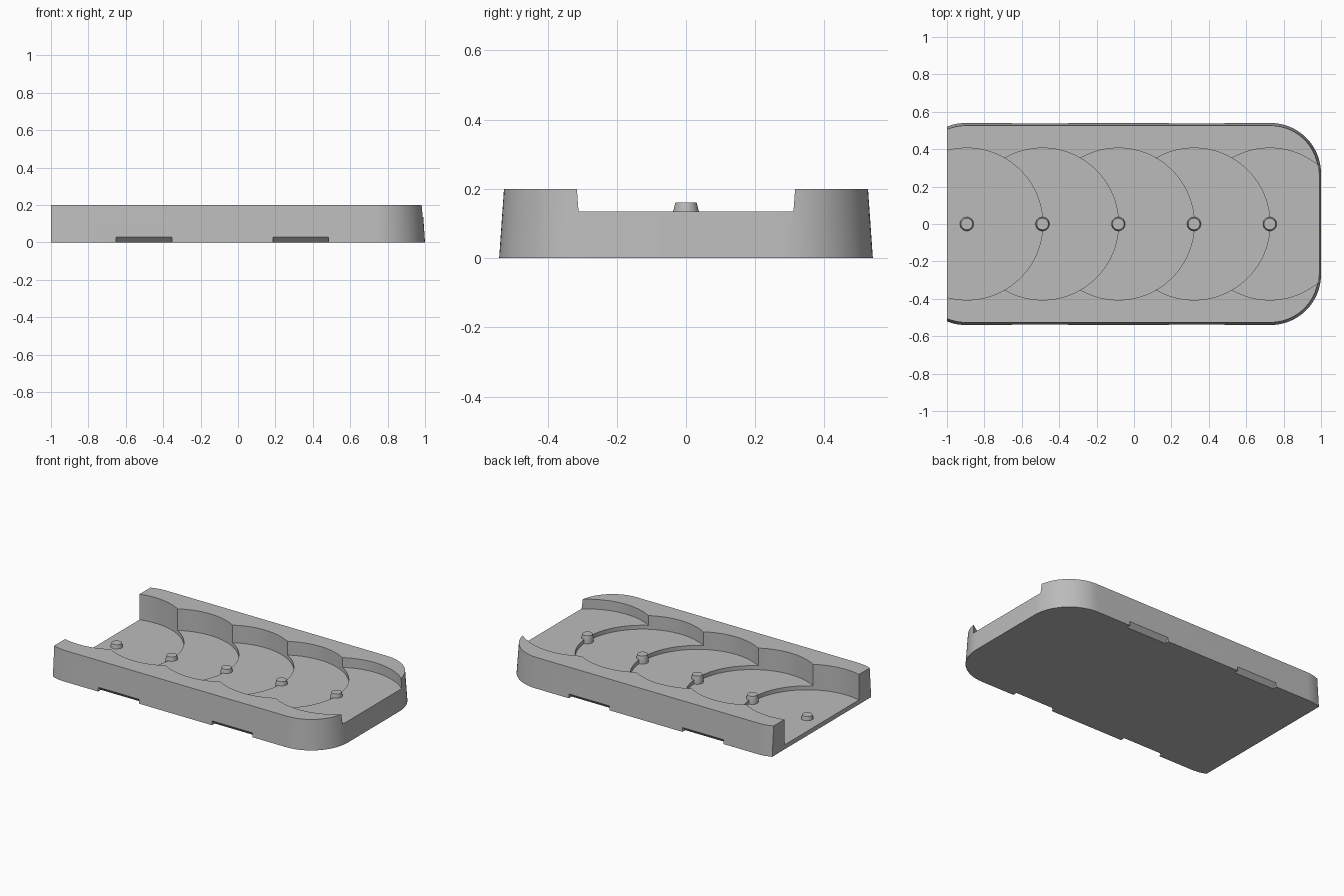
import bpy, bmesh, math

cube = bpy.data.objects.get("Cube")
if cube:
    bpy.data.objects.remove(cube, do_unlink=True)

grey = bpy.data.materials.new("mid_grey")
grey.use_nodes = True
grey.diffuse_color = (0.5, 0.5, 0.5, 1)
grey.node_tree.nodes["Principled BSDF"].inputs["Base Color"].default_value = (0.5, 0.5, 0.5, 1)

HEIGHT, CORNER, HALF_WIDTH = 0.2, 0.27, 0.54
RADIUS, PITCH, FIRST_X = 0.406, 0.405, -0.894
LOW_FLOOR, HIGH_FLOOR, COUNT = 0.03, 0.135, 5
STEP = (HIGH_FLOOR - LOW_FLOOR) / (COUNT - 1)


def loft(name, rings):
    """Closed solid through rings that share the same point count."""
    bm = bmesh.new()
    loops = [[bm.verts.new(p) for p in ring] for ring in rings]
    n = len(loops[0])
    for a, b in zip(loops, loops[1:]):
        for i in range(n):
            j = (i + 1) % n
            bm.faces.new((a[i], a[j], b[j], b[i]))
    bm.faces.new(loops[0][::-1])
    bm.faces.new(loops[-1])
    bmesh.ops.recalc_face_normals(bm, faces=bm.faces[:])
    mesh = bpy.data.meshes.new(name)
    bm.to_mesh(mesh)
    bm.free()
    mesh.materials.append(grey)
    obj = bpy.data.objects.new(name, mesh)
    bpy.context.collection.objects.link(obj)
    return obj


def circle(x, z, r, n):
    return [(x + r * math.cos(2 * math.pi * i / n),
             r * math.sin(2 * math.pi * i / n), z) for i in range(n)]


def select(obj):
    bpy.ops.object.select_all(action='DESELECT')
    obj.select_set(True)
    bpy.context.view_layer.objects.active = obj


def cut(target, cutter):
    cutter.hide_render = True
    mod = target.modifiers.new("cut", 'BOOLEAN')
    mod.operation, mod.solver, mod.object = 'DIFFERENCE', 'EXACT', cutter
    select(target)
    bpy.ops.object.modifier_apply(modifier=mod.name)
    bpy.data.objects.remove(cutter, do_unlink=True)


def outline(z, inset):
    """Rounded at +x, sliced flat at -x just inside its small corners."""
    r = CORNER - inset
    cy = HALF_WIDTH - CORNER
    lean = math.asin(0.1 / r)
    half = []
    for cx, a0, a1, n in ((0.73, 0, math.pi / 2, 20),
                          (-0.9, math.pi / 2, math.pi / 2 + lean, 6)):
        for i in range(n + 1):
            a = a0 + (a1 - a0) * i / n
            half.append((cx + r * math.cos(a), cy + r * math.sin(a), z))
    return half + [(x, -y, z) for x, y, z in reversed(half)]


# Tapered tray body
body = loft("tray_body", [outline(0, 0), outline(HEIGHT, 0.014)])

# Overlapping round pockets, climbing toward +x
for i in range(COUNT):
    x = FIRST_X + i * PITCH
    floor = LOW_FLOOR + i * STEP
    cut(body, loft("pocket_cutter", [circle(x, floor, RADIUS, 128),
                                     circle(x, 0.4, RADIUS, 128)]))

# Sloped finger notches under both long edges
section = [(0.50, -0.01), (0.54, 0.03), (0.6, 0.03), (0.6, -0.01)]
for side in (-1, 1):
    for x0, x1 in ((-0.653, -0.352), (0.186, 0.485)):
        cut(body, loft("notch_cutter", [[(x, side * y, z) for y, z in section]
                                        for x in (x0, x1)]))
select(body)
bpy.ops.object.shade_smooth_by_angle(angle=math.radians(30))

# Locating pins, each reaching down to the pocket below it
for i in range(COUNT):
    x = FIRST_X + i * PITCH
    floor = LOW_FLOOR + i * STEP
    pin = loft(f"locating_pin_{i + 1}", [circle(x, max(floor - STEP, 0.01) - 0.005, 0.037, 32),
                                         circle(x, floor, 0.037, 32),
                                         circle(x, floor + 0.025, 0.031, 32)])
    select(pin)
    bpy.ops.object.shade_smooth_by_angle(angle=math.radians(30))
